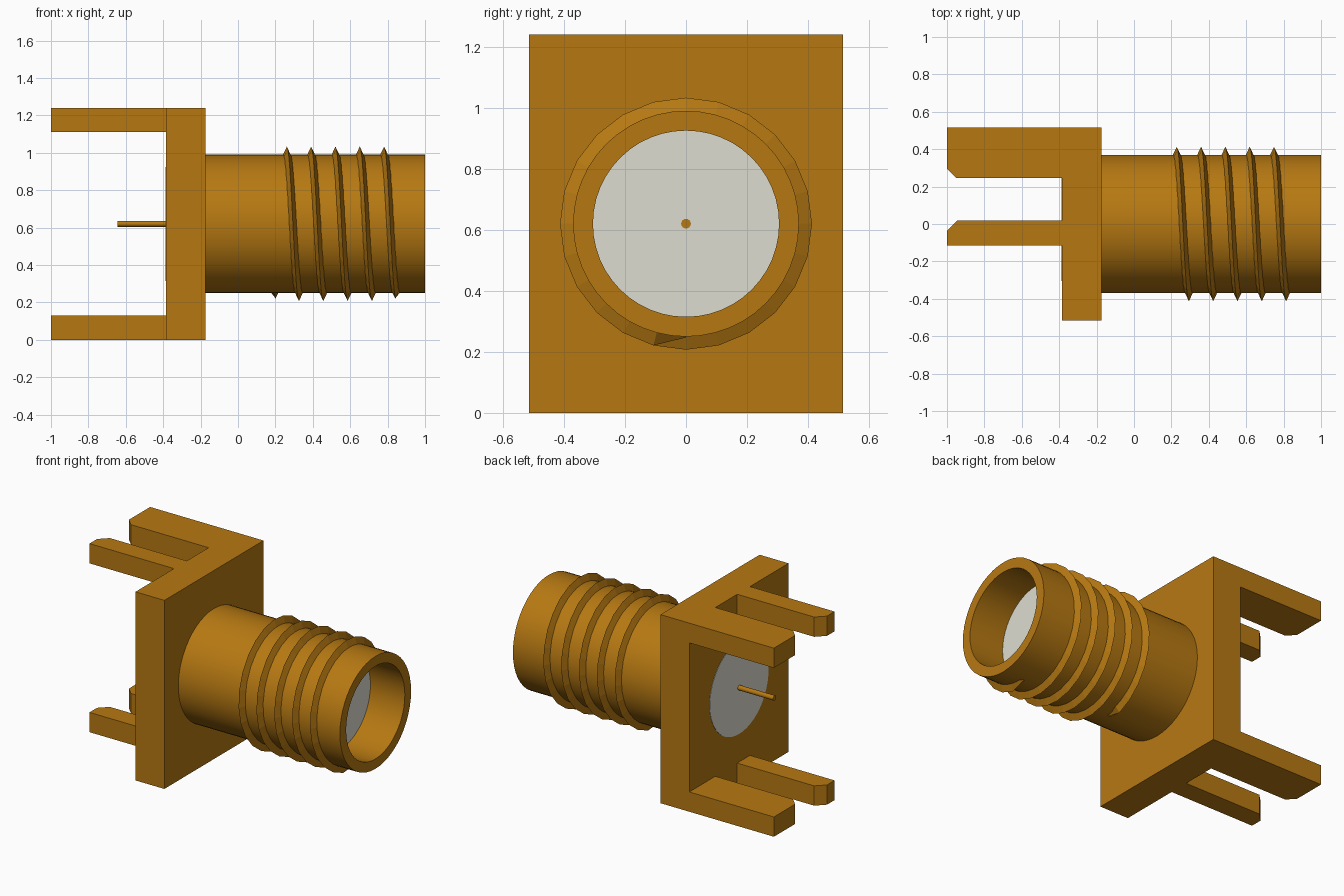
import bpy, bmesh, math
from mathutils import Vector

old = bpy.data.objects.get("Cube")
if old:
    bpy.data.objects.remove(old, do_unlink=True)

AXIS_Z = 0.62       # height of the barrel axis
BARREL_R, BORE_R = 0.37, 0.305


def material(name, rgb):
    m = bpy.data.materials.new(name)
    m.use_nodes = True
    m.diffuse_color = (*rgb, 1)
    m.node_tree.nodes["Principled BSDF"].inputs["Base Color"].default_value = (*rgb, 1)
    return m


gold = material("gold", (0.47, 0.19, 0.006))
white = material("off white", (0.73, 0.72, 0.63))


def finish(name, bm, mat, smooth=False):
    bmesh.ops.recalc_face_normals(bm, faces=bm.faces)
    mesh = bpy.data.meshes.new(name)
    bm.to_mesh(mesh)
    bm.free()
    mesh.materials.append(mat)
    ob = bpy.data.objects.new(name, mesh)
    bpy.context.collection.objects.link(ob)
    if smooth:
        bpy.ops.object.select_all(action='DESELECT')
        bpy.context.view_layer.objects.active = ob
        ob.select_set(True)
        bpy.ops.object.shade_smooth_by_angle(angle=math.radians(30))
    return ob


def prism(name, outline, z0, z1, mat):
    """Extrude an outline in the xy plane from z0 up to z1."""
    bm = bmesh.new()
    face = bm.faces.new([bm.verts.new((x, y, z0)) for x, y in outline])
    top = bmesh.ops.extrude_face_region(bm, geom=[face])["geom"]
    verts = [g for g in top if isinstance(g, bmesh.types.BMVert)]
    bmesh.ops.translate(bm, verts=verts, vec=(0, 0, z1 - z0))
    return finish(name, bm, mat)


def around(x, r, a):
    """Point at angle a about the barrel axis, starting at the bottom."""
    return Vector((x, r * math.sin(a), AXIS_Z - r * math.cos(a)))


def lathe(name, profile, mat, steps=48, closed=False):
    """Turn (x, radius) points about the barrel axis."""
    bm = bmesh.new()
    rings = [[bm.verts.new(around(x, r, math.tau * i / steps)) for i in range(steps)]
             for x, r in profile]
    pairs = list(zip(rings, rings[1:]))
    if closed:
        pairs.append((rings[-1], rings[0]))
    else:
        bm.faces.new(rings[0])
        bm.faces.new(rings[-1])
    for a, b in pairs:
        for i in range(steps):
            j = (i + 1) % steps
            bm.faces.new((a[i], a[j], b[j], b[i]))
    return finish(name, bm, mat, smooth=True)


# Mounting plate
BACK, FRONT, HALF, HEIGHT = -0.385, -0.175, 0.515, 1.24
prism("mounting_plate", [(BACK, -HALF), (FRONT, -HALF), (FRONT, HALF), (BACK, HALF)],
      0, HEIGHT, gold)

# Board legs: a wide and a narrow one, each chamfered at the tip, low and high
wide = [(BACK, HALF), (-1, HALF), (-1, 0.295), (-0.95, 0.245), (BACK, 0.245)]
narrow = [(BACK, -0.115), (-1, -0.115), (-1, -0.037), (-0.945, 0.018), (BACK, 0.018)]
for level, z in (("lower", 0), ("upper", 1.11)):
    prism(level + "_wide_leg", wide, z, z + 0.13, gold)
    prism(level + "_narrow_leg", narrow, z, z + 0.13, gold)

# Hollow barrel, insulating core and centre pin
lathe("barrel", [(FRONT, BARREL_R), (1, BARREL_R), (1, BORE_R), (FRONT, BORE_R)],
      gold, closed=True)
lathe("insulator", [(BACK - 0.002, BORE_R), (0.75, BORE_R)], white)
lathe("centre_pin", [(-0.645, 0.016), (0.752, 0.016)], gold, steps=16)

# Screw thread: a triangular ridge wound five turns, fading out at both ends
TURNS, STEPS, PITCH, START = 5, 24, 0.13, 0.196
bm = bmesh.new()
sections = []
for i in range(TURNS * STEPS + 1):
    a = math.tau * i / STEPS
    x = START + PITCH * i / STEPS
    tip = BARREL_R + (0.003 if i in (0, TURNS * STEPS) else 0.043)
    root = BARREL_R - 0.006
    sections.append([bm.verts.new(around(x + dx, r, a))
                     for dx, r in ((-0.023, root), (0, tip), (0.023, root))])
for s, t in zip(sections, sections[1:]):
    for k in range(3):
        m = (k + 1) % 3
        bm.faces.new((s[k], s[m], t[m], t[k]))
bm.faces.new(sections[0])
bm.faces.new(sections[-1])
finish("screw_thread", bm, gold)
